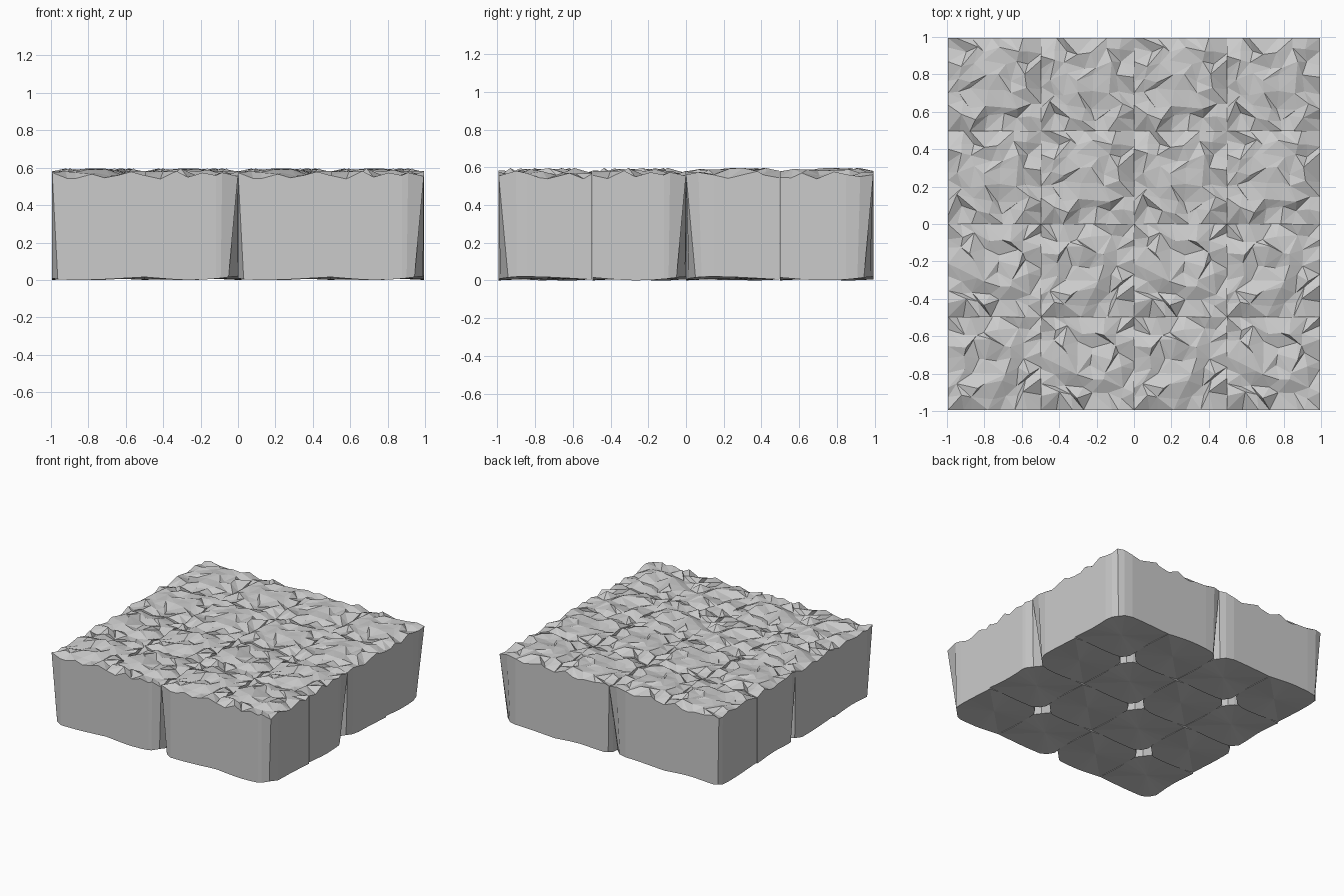
import bpy, bmesh, math, random
from mathutils import Matrix

if "Cube" in bpy.data.objects:
    bpy.data.objects.remove(bpy.data.objects["Cube"])

random.seed(11)
N = 7            # cells along each tile edge
H = 0.248        # half width of one tile
PITCH = 0.497    # tile spacing


def ring(n):
    """Grid indices round the border, counter-clockwise."""
    return ([(i, 0) for i in range(n)] + [(n, j) for j in range(n)] +
            [(n - i, n) for i in range(n)] + [(0, n - j) for j in range(n)])


def rock_tile(name):
    bm = bmesh.new()
    step = 2 * H / N
    # chipped rocky top
    top = {}
    for i in range(N + 1):
        for j in range(N + 1):
            x, y = -H + i * step, -H + j * step
            edge_x, edge_y = i in (0, N), j in (0, N)
            if not edge_x:
                x += random.uniform(-0.38, 0.38) * step
            if not edge_y:
                y += random.uniform(-0.38, 0.38) * step
            if edge_x or edge_y:
                z = 0.56 + random.uniform(-0.022, 0.022)
            else:
                z = random.uniform(0.548, 0.598)
            top[i, j] = bm.verts.new((x, y, z))
    for i in range(N):
        for j in range(N):
            a, b, c, d = (top[i, j], top[i + 1, j],
                          top[i + 1, j + 1], top[i, j + 1])
            tris = ((a, b, c), (a, c, d)) if random.random() < 0.5 else ((a, b, d), (b, c, d))
            for t in tris:
                bm.faces.new(t)
    # bottom outline with two undercut corners
    upper = [top[k] for k in ring(N)]
    lower = []
    for v in upper:
        x, y = v.co.x, v.co.y
        for s, cut in ((1, 0.10), (-1, 0.06)):
            over = s * (x - y) - (2 * H - cut)
            if over > 0:
                x -= s * over / 2
                y += s * over / 2
        lower.append(bm.verts.new((x, y, 0.01 + 0.01 * math.sin(9 * x + 6 * y))))
    # side walls and underside
    centre = bm.verts.new((0, 0, 0.012))
    for k in range(len(upper)):
        m = (k + 1) % len(upper)
        bm.faces.new((lower[k], lower[m], upper[m], upper[k]))
        bm.faces.new((lower[m], lower[k], centre))
    bmesh.ops.recalc_face_normals(bm, faces=bm.faces)
    mesh = bpy.data.meshes.new(name)
    bm.to_mesh(mesh)
    bm.free()
    return mesh


# one tile pattern for the front half, one for the back half
patterns = [rock_tile("rock_tile_front"), rock_tile("rock_tile_back")]

# four by four floor, neighbouring tiles turned a quarter
for col in range(4):
    for row in range(4):
        tile = bpy.data.objects.new(f"rock_tile_{col + 1}_{row + 1}", patterns[row // 2])
        bpy.context.collection.objects.link(tile)
        turn = 0 if (col + row) % 2 else math.pi / 2
        tile.matrix_world = (
            Matrix.Translation(((col - 1.5) * PITCH, (row - 1.5) * PITCH, 0))
            @ Matrix.Rotation(turn, 4, 'Z'))
